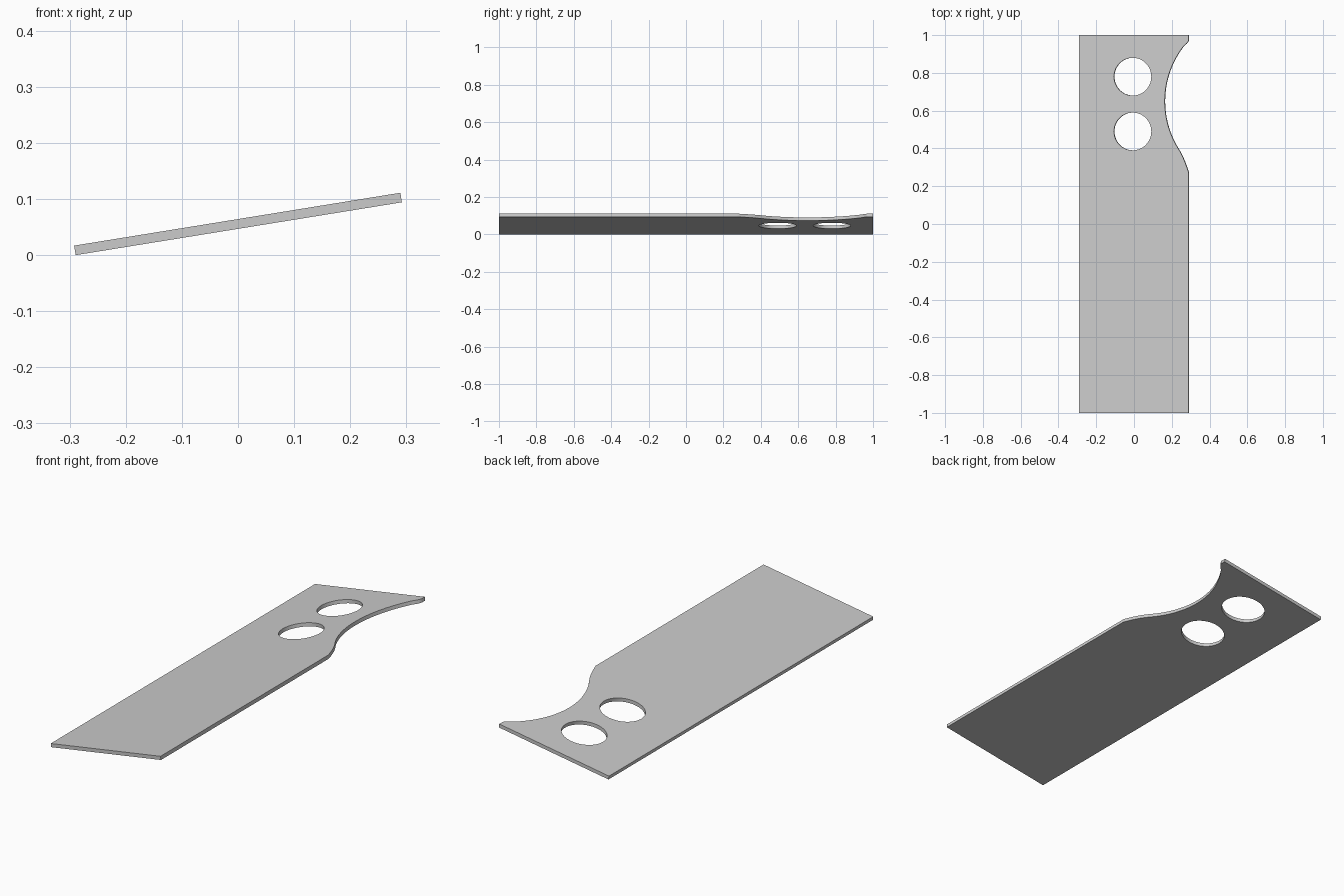
import bpy
from math import radians, sin, cos, pi, atan2
from mathutils import Vector

if "Cube" in bpy.data.objects:
    bpy.data.objects.remove(bpy.data.objects["Cube"])

TILT = radians(9.2)
HALF_W, THICK = 0.2945, 0.0172


def bezier(a, b, c, n=10):
    """Points on a quadratic curve, without its start point."""
    a, b, c = Vector(a), Vector(b), Vector(c)
    return [tuple(a * (1 - t) ** 2 + b * 2 * t * (1 - t) + c * t * t)
            for t in (i / n for i in range(1, n + 1))]


def arc(cx, cy, r, a0, a1, n):
    return [(cx + r * cos(a0 + (a1 - a0) * i / n),
             cy + r * sin(a0 + (a1 - a0) * i / n)) for i in range(n + 1)]


# Side notch: large arc eased into the straight edge at both ends
CX, CY, R = 0.637, 0.65, 0.471
low = atan2(-0.25, -0.40)
high = atan2(0.29, -0.37)
notch = arc(CX, CY, R, low + 2 * pi, high, 40)
ease_in = bezier((HALF_W, 0.27), (0.268, 0.355), notch[0])
ease_out = bezier(notch[-1], (HALF_W, 0.963), (HALF_W, 0.978), 6)

outline = ([(-HALF_W, -1), (HALF_W, -1), (HALF_W, 0.27)] + ease_in
           + notch[1:] + ease_out + [(HALF_W, 1), (-HALF_W, 1)])

# Two round holes
holes = [arc(-0.006, y, 0.1, 0, 2 * pi, 64)[:-1] for y in (0.49, 0.78)]

# Flat plate: filled outline with holes, given thickness
curve = bpy.data.curves.new("blade_plate", 'CURVE')
curve.dimensions = '2D'
curve.fill_mode = 'BOTH'
curve.extrude = THICK / 2
for loop in [outline] + holes:
    s = curve.splines.new('POLY')
    s.points.add(len(loop) - 1)
    for p, (x, y) in zip(s.points, loop):
        p.co = (x, y, 0, 1)
    s.use_cyclic_u = True

plate = bpy.data.objects.new("blade_plate", curve)
bpy.context.collection.objects.link(plate)
bpy.context.view_layer.objects.active = plate
plate.select_set(True)
bpy.ops.object.convert(target='MESH')
plate = bpy.context.object

# Weld the caps to the rim
bpy.ops.object.mode_set(mode='EDIT')
bpy.ops.mesh.select_all(action='SELECT')
bpy.ops.mesh.remove_doubles(threshold=0.0001)
bpy.ops.mesh.normals_make_consistent(inside=False)
bpy.ops.object.mode_set(mode='OBJECT')
bpy.ops.object.shade_smooth_by_angle(angle=radians(30))

# Tilt so the notched edge is raised and the other edge rests on the ground
plate.rotation_euler = (0, -TILT, 0)
plate.location.z = HALF_W * sin(TILT) + THICK / 2 * cos(TILT)
